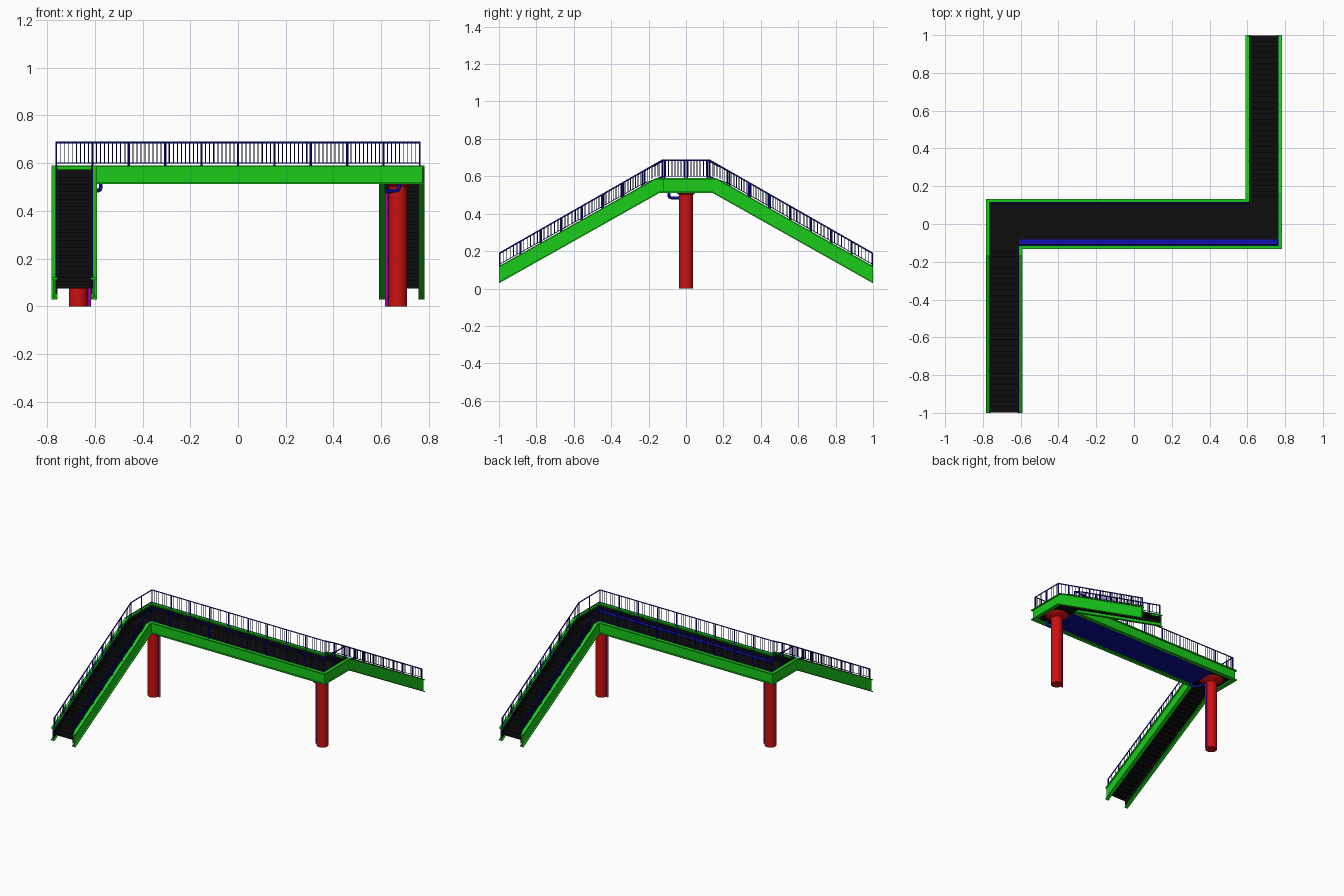
import bpy, bmesh, math
from mathutils import Vector, Matrix

if "Cube" in bpy.data.objects:
    bpy.data.objects.remove(bpy.data.objects["Cube"])


def mat(name, *rgb):
    m = bpy.data.materials.new(name)
    m.diffuse_color = (*rgb, 1)
    m.use_nodes = True
    m.node_tree.nodes["Principled BSDF"].inputs["Base Color"].default_value = m.diffuse_color
    return m


GREEN = mat("green_steel", 0.01, 0.6, 0.01)
BLUE = mat("blue_steel", 0.005, 0.005, 0.45)
NAVY = mat("navy_bars", 0.005, 0.005, 0.12)
BLACK = mat("black_deck", 0.004, 0.004, 0.004)
RED = mat("red_column", 0.6, 0.005, 0.005)
MAGENTA = mat("magenta_pipe", 0.5, 0.0, 0.5)


def finish(name, bm, material, twin=False, smooth=False):
    bmesh.ops.recalc_face_normals(bm, faces=bm.faces)
    me = bpy.data.meshes.new(name)
    bm.to_mesh(me)
    bm.free()
    me.materials.append(material)
    ob = bpy.data.objects.new(name, me)
    bpy.context.collection.objects.link(ob)
    if smooth:
        bpy.context.view_layer.objects.active = ob
        ob.select_set(True)
        bpy.ops.object.shade_smooth_by_angle(angle=math.radians(40))
        ob.select_set(False)
    if twin:  # the bridge repeats when turned half a turn
        other = ob.copy()
        other.name = name + "_opposite"
        other.rotation_euler.z = math.pi
        bpy.context.collection.objects.link(other)
    return ob


def box(bm, x0, x1, y0, y1, z0, z1):
    m = Matrix.Translation(((x0 + x1) / 2, (y0 + y1) / 2, (z0 + z1) / 2))
    bmesh.ops.create_cube(bm, size=1, matrix=m @ Matrix.Diagonal((x1 - x0, y1 - y0, z1 - z0, 1)))


def bar(bm, a, b, r, sides=4, r2=None):
    a, b = Vector(a), Vector(b)
    d = b - a
    m = Matrix.Translation((a + b) / 2) @ d.to_track_quat('Z', 'Y').to_matrix().to_4x4()
    bmesh.ops.create_cone(bm, cap_ends=True, segments=sides, radius1=r, radius2=r2 or r,
                          depth=d.length, matrix=m)


# Girder line: foot of stair, bend, two landing corners, bend, foot of stair
# Each station: x, bottom y, bottom z, top y, top z
LINE = [(-.77, -1, .028, -1, .12), (-.77, -.14, .512, -.163, .59), (-.77, .121, .512, .121, .59),
        (.603, .121, .512, .121, .59), (.603, .14, .512, .163, .59), (.603, 1, .028, 1, .12)]


def sweep(bm, section):
    """Sweep a (sideways, height fraction) section along LINE with mitred corners."""
    plan = [Vector((s[0], (s[1] + s[3]) / 2)) for s in LINE]
    rings = []
    for i, (x, yb, zb, yt, zt) in enumerate(LINE):
        dirs = [(plan[j + 1] - plan[j]).normalized() for j in (i - 1, i) if 0 <= j < len(plan) - 1]
        n = [Vector((d.y, -d.x)) for d in (dirs[0], dirs[-1])]
        m = (n[0] + n[1]) / (1 + n[0].dot(n[1]))
        rings.append([bm.verts.new((x + u * m.x, yb + (yt - yb) * v + u * m.y, zb + (zt - zb) * v))
                      for u, v in section])
    k = len(section)
    for a, b in zip(rings, rings[1:]):
        for j in range(k):
            bm.faces.new((a[j], a[(j + 1) % k], b[(j + 1) % k], b[j]))
    bm.faces.new(rings[0])
    bm.faces.new(rings[-1])


# I-section girders
bm = bmesh.new()
W, T, F = .0125, .003, .08
half = [(W, 0), (W, F), (T, F), (T, 1 - F), (W, 1 - F), (W, 1)]
sweep(bm, half + [(-u, v) for u, v in reversed(half)])
finish("side_girder", bm, GREEN, twin=True)

# Black lining inside the girders
bm = bmesh.new()
sweep(bm, [(.006, .25), (.011, .25), (.011, .8), (.006, .8)])
finish("inner_lining", bm, BLACK, twin=True)

# Walking deck
bm = bmesh.new()
box(bm, -.76, .76, -.115, .115, .53, .543)
finish("deck", bm, BLACK)

# Blue ribbed soffit under the deck
bm = bmesh.new()
box(bm, -.6, .6, -.112, .112, .526, .531)
for i in range(7):
    y = -.093 + i * .031
    box(bm, -.6, .6, y - .011, y + .011, .518, .527)
finish("deck_soffit", bm, BLUE)

# Drain channel along the front edge of the deck
bm = bmesh.new()
box(bm, -.61, .76, -.107, -.081, .535, .547)
finish("drain_channel", bm, BLUE)

# Stair flights with stepped underside
bm = bmesh.new()
N, y0, y1, z0, z1 = 30, -.998, -.115, .075, .543
pts = []
for i in range(N):
    y = y0 + (y1 - y0) * i / N
    pts += [(y, z0 + (z1 - z0) * i / N), (y, z0 + (z1 - z0) * (i + 1) / N)]
pts.append((y1, z1))
rows = [[bm.verts.new((x, y, z)) for x in (-.762, -.611)] for y, z in pts]
for a, b in zip(rows, rows[1:]):
    bm.faces.new((a[0], a[1], b[1], b[0]))
bmesh.ops.solidify(bm, geom=bm.faces[:], thickness=.005)
finish("stair_flight", bm, BLACK, twin=True)


# Railings: heights depend only on the distance from the stair foot
def top_z(y):
    return min(.687, .187 + .571 * (1 - abs(y)))


def low_z(y):
    return min(.6, .128 + .562 * (1 - abs(y)))


RAIL = [((-.762, -.995), (-.762, -.125), 8), ((-.762, -.125), (-.762, .113), 2),
        ((-.762, .113), (.611, .113), 9), ((.611, .113), (.611, .995), 8)]
frame, bars = bmesh.new(), bmesh.new()
for a, b, n in RAIL:
    a, b = Vector(a), Vector(b)
    for i in range(n):
        p, q = a.lerp(b, i / n), a.lerp(b, (i + 1) / n)
        for zf, r in ((top_z, .004), (low_z, .002)):
            bar(frame, (*p, zf(p.y)), (*q, zf(q.y)), r, 6)
        bar(frame, (*p, low_z(p.y) - .055), (*p, top_z(p.y)), .0045, 6)
        count = round((q - p).length / .017)
        for j in range(1, count):
            c = p.lerp(q, j / count)
            bar(bars, (*c, low_z(c.y)), (*c, top_z(c.y)), .0014)
x, y = RAIL[-1][1]
bar(frame, (x, y, low_z(y) - .055), (x, y, top_z(y)), .0045, 6)
finish("railing_frame", frame, BLUE, twin=True)
finish("railing_balusters", bars, NAVY, twin=True)

# Round columns with flared heads
bm = bmesh.new()
bar(bm, (-.67, 0, 0), (-.67, 0, .507), .0385, 32)
bar(bm, (-.67, 0, .503), (-.67, 0, .532), .04, 32, .08)
finish("column", bm, RED, twin=True, smooth=True)

# Downpipes beside the columns
bm = bmesh.new()
bar(bm, (-.623, 0, 0), (-.623, 0, .485), .007, 12)
finish("downpipe", bm, MAGENTA, twin=True, smooth=True)


# Bent pipes from the drain channel to the downpipes
def pipe(name, points):
    cu = bpy.data.curves.new(name, 'CURVE')
    cu.dimensions = '3D'
    cu.bevel_depth, cu.bevel_resolution, cu.use_fill_caps = .008, 2, True
    sp = cu.splines.new('POLY')
    sp.points.add(len(points) - 1)
    for p, c in zip(sp.points, points):
        p.co = (*c, 1)
    cu.materials.append(BLUE)
    ob = bpy.data.objects.new(name, cu)
    bpy.context.collection.objects.link(ob)


for name, x, end in (("left_drain_bend", -.575, -.623), ("right_drain_bend", .675, .623)):
    s = .012 if end > x else -.012
    pipe(name, [(x, -.092, .535), (x, -.092, .497), (x + s * .3, -.088, .488), (x + s, -.08, .485),
                (end - s * .5, -.02, .483), (end, 0, .48)])
